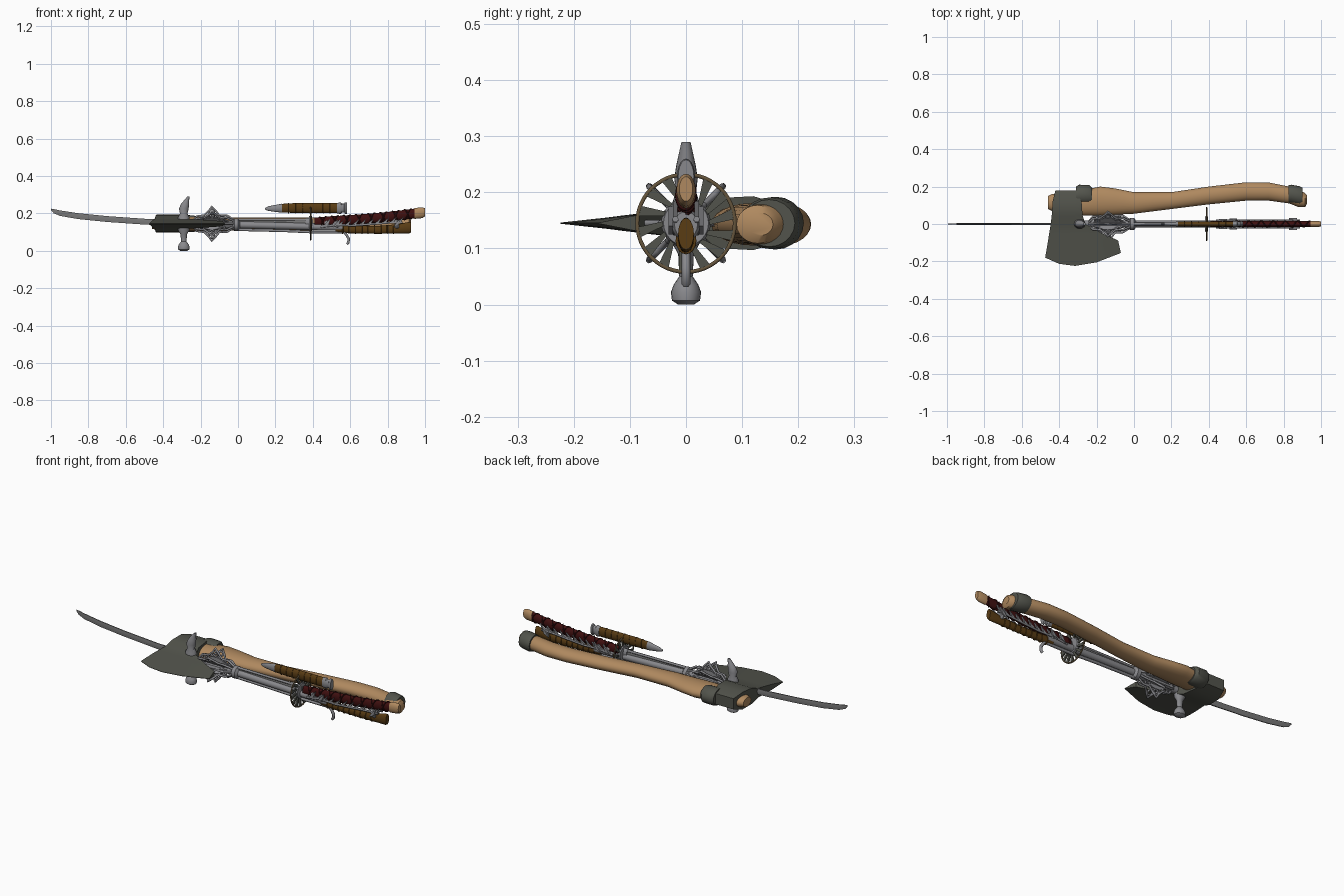
import bpy, bmesh, math
from mathutils import Vector, Matrix

if "Cube" in bpy.data.objects:
    bpy.data.objects.remove(bpy.data.objects["Cube"])

def mat(name, r, g, b):
    m = bpy.data.materials.new(name)
    m.diffuse_color = (r, g, b, 1)
    m.use_nodes = True
    m.node_tree.nodes["Principled BSDF"].inputs["Base Color"].default_value = m.diffuse_color
    return m

WOOD = mat("tan_wood", .43, .25, .115)
IRON = mat("dark_iron", .085, .088, .072)
STEEL = mat("steel", .25, .25, .265)
BLADE = mat("blade_steel", .19, .19, .19)
RED = mat("dark_red_wrap", .05, .005, .005)
WINE = mat("deep_red_cord", .028, .004, .004)
BROWN = mat("brown_leather", .1, .045, .007)
BRONZE = mat("bronze", .13, .09, .045)

def add(name, verts, faces, m, smooth=True):
    me = bpy.data.meshes.new(name)
    me.from_pydata(verts, [], faces)
    bm = bmesh.new()
    bm.from_mesh(me)
    bmesh.ops.recalc_face_normals(bm, faces=bm.faces)
    bm.to_mesh(me)
    bm.free()
    o = bpy.data.objects.new(name, me)
    bpy.context.collection.objects.link(o)
    me.materials.append(m)
    if smooth:
        me.polygons.foreach_set("use_smooth", [True] * len(me.polygons))
        me.set_sharp_from_angle(angle=math.radians(35))
    return o

def loft(name, secs, m, n=20, axis='x'):
    """Elliptic rings: (x, y, z, ra, rb); ra,rb = y,z radii (axis x) or x,y radii (axis z)."""
    v, f = [], []
    for x, y, z, ra, rb in secs:
        for i in range(n):
            a = 2 * math.pi * i / n
            c, s = ra * math.cos(a), rb * math.sin(a)
            v.append((x, y + c, z + s) if axis == 'x' else (x + c, y + s, z))
    for j in range(len(secs) - 1):
        for i in range(n):
            k = (i + 1) % n
            f.append((j*n + i, j*n + k, j*n + n + k, j*n + n + i))
    f.append(tuple(range(n)))
    f.append(tuple(range((len(secs) - 1) * n, len(secs) * n)))
    return add(name, v, f, m)

def plate(name, pts, half, m):
    """Flat plate in the xz plane with thickness along y."""
    n = len(pts)
    v = [(x, s * half, z) for s in (-1, 1) for x, z in pts]
    f = [tuple(range(n)), tuple(range(n, 2 * n))]
    f += [(i, (i + 1) % n, n + (i + 1) % n, n + i) for i in range(n)]
    return add(name, v, f, m, False)

def rod(name, pts, r, m, cyclic=False):
    cu = bpy.data.curves.new(name, 'CURVE')
    cu.dimensions = '3D'
    cu.bevel_depth, cu.bevel_resolution, cu.use_fill_caps = r, 1, True
    sp = cu.splines.new('POLY')
    sp.points.add(len(pts) - 1)
    for p, q in zip(sp.points, pts):
        p.co = (*q, 1)
    sp.use_cyclic_u = cyclic
    cu.materials.append(m)
    o = bpy.data.objects.new(name, cu)
    bpy.context.collection.objects.link(o)
    return o

def spin(o, a, c=(0, 0, .145)):
    t = Matrix.Translation(c)
    o.matrix_world = t @ Matrix.Rotation(a, 4, 'X') @ t.inverted() @ o.matrix_world

def circle(x, y, z, r, n=24, plane='xz'):
    A = [2 * math.pi * i / n for i in range(n)]
    if plane == 'xz':
        return [(x + r*math.cos(a), y, z + r*math.sin(a)) for a in A]
    return [(x, y + r*math.cos(a), z + r*math.sin(a)) for a in A]

# --- curved sword ---
loft("sword_blade", [(x, 0, z, w, h) for x, z, w, h in (
    (-1, .222, .0008, .004), (-.985, .212, .002, .013), (-.95, .201, .004, .017), (-.85, .185, .005, .018),
    (-.7, .17, .005, .018), (-.5, .156, .006, .018), (-.2, .146, .006, .019), (.1, .144, .006, .02), (.4, .15, .006, .021))],
    BLADE, 6)
HZ = [(.41, .152), (.55, .162), (.7, .172), (.82, .184), (.955, .201)]
loft("sword_handle", [(x, 0, z, .015, .026) for x, z in HZ], RED)
loft("sword_pommel", [(.945, 0, .2, .017, .029), (.985, 0, .204, .017, .029), (1, 0, .206, .012, .022)], WOOD)
loft("sword_collar", [(.36, 0, .148, .012, .026), (.385, 0, .149, .013, .027)], STEEL)

def handle_z(x):
    for (a, p), (b, q) in zip(HZ, HZ[1:]):
        if x <= b:
            return p + (q - p) * (x - a) / (b - a)
    return HZ[-1][1]

for s in (-1, 1):
    path = []
    for i in range(193):
        x = .42 + .52 * i / 192
        a = s * 2 * math.pi * 8 * i / 192
        path.append((x, .016 * math.cos(a), handle_z(x) + .027 * math.sin(a)))
    rod("sword_handle_cord", path, .0035, WINE)

# pierced round guard: rim, hub and slanted vanes
rod("guard_rim", circle(.388, 0, .145, .087, 48, 'yz'), .004, BRONZE, True)
loft("guard_hub", [(.38, 0, .145, .04, .04), (.386, 0, .145, .044, .044), (.396, 0, .145, .04, .04)], STEEL, 32)
for i in range(14):
    a = 2 * math.pi * i / 14
    v = []
    for x in (.384, .392):
        for r, d in ((.038, -.1), (.038, .1), (.085, .3), (.085, .08)):
            v.append((x, r * math.cos(a + d), .145 + r * math.sin(a + d)))
    add("guard_vane", v, [(0, 1, 2, 3), (4, 5, 6, 7), (0, 1, 5, 4), (1, 2, 6, 5), (2, 3, 7, 6), (3, 0, 4, 7)], IRON, False)

# --- axe ---
EDGE = [(-.475, -.18), (-.4, -.213), (-.315, -.224), (-.2, -.205), (-.07, -.155)]
rows = []
for x0, x1, y0, y1, h in ((-.42, -.31, .18, .18, .03), (-.435, -.28, .12, .12, .048), (-.44, -.275, .045, .045, .044),
                          (-.445, -.26, 0, 0, .026), (-.455, -.17, -.06, -.05, .02), (-.463, -.085, -.11, -.088, .014)):
    rows.append([(x0 + (x1 - x0) * t / 4, y0 + (y1 - y0) * t / 4, h) for t in range(5)])
rows.append([(x, y, .001) for x, y in EDGE])
R = len(rows)
v = [(x, y, .145 + s * h) for s in (1, -1) for row in rows for x, y, h in row]
f = []
for j in range(R - 1):
    for i in range(4):
        q = (j*5 + i, j*5 + i + 1, j*5 + i + 6, j*5 + i + 5)
        f += [q, tuple(k + R*5 for k in q)]
    for i in (0, 4):
        f.append((j*5 + i, j*5 + i + 5, j*5 + i + 5 + R*5, j*5 + i + R*5))
for j in (0, R - 1):
    f += [(j*5 + i, j*5 + i + 1, j*5 + i + 1 + R*5, j*5 + i + R*5) for i in range(4)]
add("axe_head", v, f, IRON)
loft("axe_collar", [(-.31, .15, .145, .05, .044), (-.295, .155, .145, .055, .046), (-.24, .155, .145, .054, .045),
                    (-.225, .15, .145, .045, .04)], IRON)
loft("axe_handle", [(x, (a + b) / 2, .143, (b - a) / 2, h) for x, a, b, h in (
    (-.46, .08, .15, .025), (-.44, .07, .16, .03), (-.28, .045, .18, .037), (-.18, .045, .2, .038), (-.1, .05, .19, .036),
    (0, .055, .17, .035), (.2, .08, .17, .034), (.4, .105, .2, .034), (.6, .125, .223, .035), (.72, .125, .222, .037),
    (.83, .11, .2, .038), (.88, .09, .185, .038), (.915, .09, .165, .034), (.925, .11, .155, .02))], WOOD, 24)
loft("axe_handle_band", [(.825, .16, .145, .048, .044), (.84, .16, .145, .05, .047), (.885, .15, .145, .052, .046),
                         (.9, .148, .145, .046, .042)], IRON)

# --- war hammer with pierced flanges ---
loft("hammer_shaft", [(x, 0, z, r, r) for x, z, r in (
    (-.31, .14, .02), (-.03, .14, .02), (-.02, .14, .033), (.0, .14, .033), (.01, .139, .019), (.3, .132, .019),
    (.56, .125, .018))], STEEL)
rod("shaft_rib_top", [(0, 0, .168), (.38, 0, .166)], .007, STEEL)
rod("shaft_rib_bottom", [(0, 0, .113), (.25, 0, .107), (.4, 0, .1), (.56, 0, .1)], .008, STEEL)
loft("hammer_head", [(x, 0, z, a, b) for x, z, a, b in (
    (-.29, 0, .018, .014), (-.29, .007, .03, .025), (-.29, .022, .031, .027), (-.29, .035, .026, .022), (-.29, .05, .014, .012),
    (-.29, .09, .018, .014), (-.29, .11, .03, .025), (-.29, .18, .03, .025), (-.29, .2, .02, .018), (-.29, .225, .026, .021),
    (-.283, .25, .022, .017), (-.274, .272, .013, .012), (-.265, .29, .006, .008))], STEEL, 20, 'z')
for i in range(8):
    a = math.pi * i / 4
    parts = [
        rod("flange_outline", [(-.24, 0, .16), (-.22, 0, .185), (-.18, 0, .19), (-.155, 0, .215), (-.14, 0, .238),
                               (-.12, 0, .215), (-.1, 0, .19), (-.06, 0, .19), (-.02, 0, .165)], .006, STEEL),
        rod("flange_scroll", circle(-.14, 0, .208, .014, 14), .005, STEEL, True),
        rod("flange_scroll", circle(-.195, 0, .175, .014, 14), .005, STEEL, True),
        rod("flange_scroll", circle(-.085, 0, .175, .013, 14), .005, STEEL, True),
        plate("flange_root", [(-.23, .155), (-.16, .19), (-.12, .19), (-.03, .155)], .003, STEEL)]
    for o in parts:
        spin(o, a)

# leather grip of the hammer with ribs and end cap
loft("hammer_grip", [(x, 0, z, .014, h) for x, z, h in (
    (.52, .122, .022), (.6, .115, .021), (.75, .112, .021), (.86, .118, .025), (.915, .124, .031), (.925, .126, .028))], BROWN)
for i in range(9):
    x = .56 + .034 * i
    rod("grip_rib", [(x, .016 * math.cos(t * math.pi / 8), .114 + .022 * math.sin(t * math.pi / 8)) for t in range(16)],
        .003, BROWN, True)
# thorny metal vine between the two grips
vine = [(.44, .128), (.52, .138), (.62, .136), (.72, .143), (.8, .15), (.88, .152)]
for y in (-.019, .019):
    rod("vine", [(x, y, z) for x, z in vine], .006, STEEL)
    for i in range(11):
        x = .46 + .04 * i
        z = .13 + .024 * (x - .44) / .44
        o = plate("vine_thorn", [(x - .012, z), (x + .012, z), (x + .028, z + .032), (x + .008, z + .014)], .004, STEEL)
        o.location.y = y
for x, r in ((.475, .03), (.53, .033), (.85, .034)):
    loft("vine_ring", [(x - .012, 0, .142, r * .6, .024), (x, 0, .142, r * .75, .028), (x + .012, 0, .142, r * .6, .024)], STEEL)
    for s in (-1, 1):
        o = plate("vine_leaf", [(x - .02, .125), (x + .01, .14), (x + .022, .175), (x - .005, .15)], .004, STEEL)
        o.location.y = s * r * .8
# trigger hook
rod("trigger", [(.565, 0, .105), (.58, 0, .085), (.592, 0, .065), (.59, 0, .045), (.582, 0, .036)], .008, STEEL)

# --- small sheathed knife ---
loft("knife_sheath", [(.23, 0, .228, .012, .023), (.3, 0, .229, .014, .026), (.535, 0, .228, .014, .027)], BROWN)
loft("knife_tip", [(.145, 0, .225, .003, .005), (.165, 0, .226, .007, .013), (.235, 0, .228, .013, .024)], STEEL)
loft("knife_cap", [(.53, 0, .228, .015, .028), (.55, 0, .228, .016, .031), (.555, 0, .228, .013, .024),
                   (.568, 0, .228, .013, .024), (.572, 0, .228, .016, .032), (.582, 0, .228, .014, .03)], STEEL)
for i in range(7):
    x = .27 + .037 * i
    rod("sheath_rib", [(x, .0135 * math.cos(t * math.pi / 8), .2285 + .026 * math.sin(t * math.pi / 8)) for t in range(16)],
        .0025, BROWN, True)
